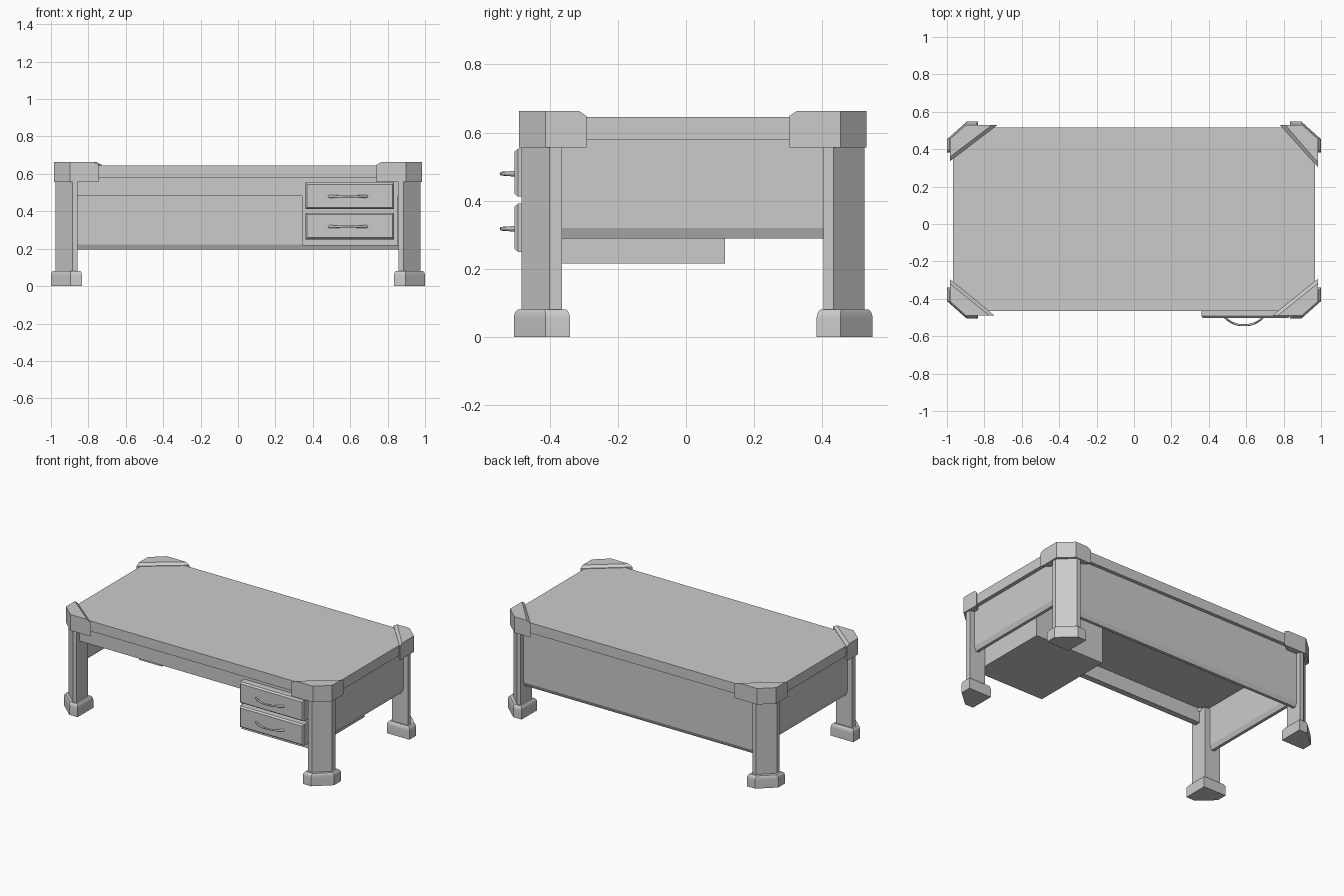
import bpy, bmesh, math
from mathutils import Vector

if "Cube" in bpy.data.objects:
    bpy.data.objects.remove(bpy.data.objects["Cube"])


def make_object(name, bm):
    bmesh.ops.recalc_face_normals(bm, faces=bm.faces)
    mesh = bpy.data.meshes.new(name)
    bm.to_mesh(mesh)
    bm.free()
    ob = bpy.data.objects.new(name, mesh)
    bpy.context.collection.objects.link(ob)
    return ob


def loft(name, rings):
    """Closed solid through rings that share a vertex count."""
    bm = bmesh.new()
    loops = [[bm.verts.new(p) for p in ring] for ring in rings]
    n = len(loops[0])
    for a, b in zip(loops, loops[1:]):
        for i in range(n):
            j = (i + 1) % n
            bm.faces.new((a[i], a[j], b[j], b[i]))
    bm.faces.new(loops[0])
    bm.faces.new(loops[-1])
    return make_object(name, bm)


def at_z(points, z):
    return [(x, y, z) for x, y in points]


def box(name, lo, hi):
    (x0, y0, z0), (x1, y1, z1) = lo, hi
    plan = [(x0, y0), (x1, y0), (x1, y1), (x0, y1)]
    return loft(name, [at_z(plan, z0), at_z(plan, z1)])


def corner_plan(xi, xo, xc, yi, yo, yc):
    """Rectangle with its outer corner cut off."""
    return [(xi, yi), (xi, yo), (xc, yo), (xo, yc), (xo, yi)]


def inset(plan, d):
    """Shrink a corner plan toward its centre line by about d."""
    cx = (plan[0][0] + plan[3][0]) / 2
    cy = (plan[0][1] + plan[1][1]) / 2
    half = abs(plan[0][0] - plan[3][0]) / 2
    k = 1 - d / half
    return [(cx + (x - cx) * k, cy + (y - cy) * k) for x, y in plan]


def panel(name, half_t, z0, zv, z1, start, end, axis):
    """Upright panel whose lower edge comes to a blunt V."""
    prof = [(-half_t, z1), (-half_t, zv), (-half_t + 0.012, z0),
            (half_t - 0.012, z0), (half_t, zv), (half_t, z1)]
    rings = []
    for p in (Vector(start), Vector(end)):
        if axis == 'x':
            rings.append([(p.x, p.y + t, z) for t, z in prof])
        else:
            rings.append([(p.x + t, p.y, z) for t, z in prof])
    return loft(name, rings)


# Table top with clipped corners
bx, by0, by1, c = 0.967, -0.465, 0.515, 0.085
top = [(-bx + c, by0), (bx - c, by0), (bx, by0 + c), (bx, by1 - c),
       (bx - c, by1), (-bx + c, by1), (-bx, by1 - c), (-bx, by0 + c)]
loft("table_top", [at_z(top, 0.578), at_z(top, 0.646)])

# Legs, feet and corner caps: label, side, back?, cap reach in x, cap reach in y
corners = [("front_left", -1, False, 0.745, -0.295),
           ("front_right", 1, False, 0.74, -0.292),
           ("back_left", -1, True, 0.73, 0.335),
           ("back_right", 1, True, 0.78, 0.303)]
for label, s, back, cap_x, cap_y in corners:
    ly = (0.403, 0.523, 0.433) if back else (-0.363, -0.482, -0.40)
    leg = corner_plan(s * 0.857, s * 0.975, s * 0.885, *ly)
    loft("leg_" + label, [at_z(leg, 0.07), at_z(leg, 0.57)])

    fy = (0.383, 0.547, 0.453) if back else (-0.34, -0.505, -0.412)
    foot = corner_plan(s * 0.833, s * 1.0, s * 0.895, *fy)
    rings = [at_z(foot, 0.0), at_z(foot, 0.055)]
    for k in range(1, 5):
        a = math.radians(18 * k)
        rings.append(at_z(inset(foot, 0.018 * (1 - math.cos(a))),
                          0.055 + 0.028 * math.sin(a)))
    ob = loft("foot_" + label, rings)
    for o in bpy.context.selected_objects:
        o.select_set(False)
    ob.select_set(True)
    bpy.context.view_layer.objects.active = ob
    bpy.ops.object.shade_smooth_by_angle(angle=math.radians(30))

    yo, yc = (0.53, 0.453) if back else (-0.49, -0.412)
    d = 1 if back else -1
    cap = [(s * cap_x, yo), (s * 0.898, yo), (s * 0.985, yc), (s * 0.985, cap_y)]
    lip = [(s * (cap_x + 0.028), yo), cap[1], cap[2], (s * 0.985, cap_y + d * 0.023)]
    loft("corner_cap_" + label,
         [at_z(cap, 0.557), at_z(cap, 0.649), at_z(lip, 0.664)])

# Side and back panels with bevelled lower edges
for s, label in ((-1, "left"), (1, "right")):
    panel("side_panel_" + label, 0.022, 0.29, 0.32, 0.585,
          (s * 0.92, -0.38, 0), (s * 0.92, 0.42, 0), 'y')
panel("back_panel", 0.022, 0.195, 0.222, 0.585,
      (-0.87, 0.47, 0), (0.87, 0.47, 0), 'x')

# Front apron and drawer case
box("front_apron", (-0.87, -0.45, 0.482), (0.87, -0.41, 0.585))
box("drawer_case", (0.342, -0.45, 0.216), (0.856, 0.115, 0.585))

# Drawer fronts with bow handles
for label, z0, z1 in (("upper", 0.412, 0.553), ("lower", 0.25, 0.392)):
    def rect(y, m):
        return [(0.36 + m, y, z0 + m), (0.834 - m, y, z0 + m),
                (0.834 - m, y, z1 - m), (0.36 + m, y, z1 - m)]
    loft("drawer_front_" + label,
         [rect(-0.445, 0), rect(-0.492, 0), rect(-0.503, 0.009)])

    zc = (z0 + z1) / 2 - 0.003
    rings = []
    for k in range(13):
        u = -1 + k / 6
        cx, cy = 0.588 + 0.104 * u, -0.498 - 0.043 * (1 - abs(u) ** 2.4)
        r = 0.0055 + 0.003 * abs(u) ** 2
        slope = 0.043 * 2.4 * abs(u) ** 1.4 * (1 if u > 0 else -1) / 0.104
        n = Vector((-slope, 1)).normalized()
        rings.append([(cx + n.x * 0.0055 * math.cos(a), cy + n.y * 0.0055 * math.cos(a),
                       zc + r * math.sin(a))
                      for a in (math.tau * i / 8 for i in range(8))])
    ob = loft("drawer_handle_" + label, rings)
    for o in bpy.context.selected_objects:
        o.select_set(False)
    ob.select_set(True)
    bpy.context.view_layer.objects.active = ob
    bpy.ops.object.shade_smooth_by_angle(angle=math.radians(50))
